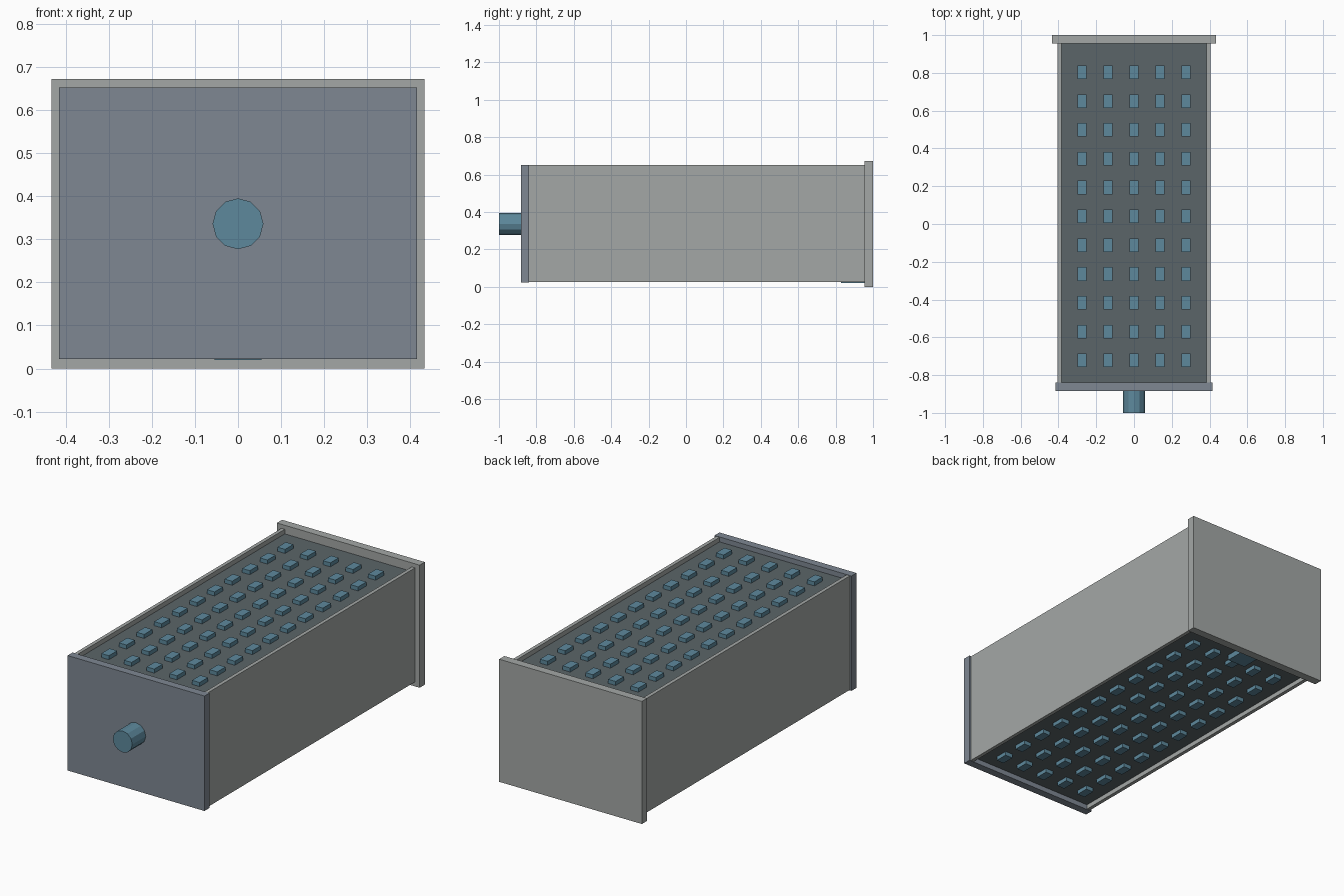
import bpy
import math

cube = bpy.data.objects.get("Cube")
if cube:
    bpy.data.objects.remove(cube, do_unlink=True)


def material(name, rgb):
    m = bpy.data.materials.new(name)
    m.use_nodes = True
    m.diffuse_color = (*rgb, 1)
    m.node_tree.nodes["Principled BSDF"].inputs["Base Color"].default_value = (*rgb, 1)
    return m


light_gray = material("light gray", (0.37, 0.39, 0.38))
slate = material("slate gray", (0.21, 0.245, 0.29))
charcoal = material("charcoal", (0.105, 0.13, 0.14))
blue = material("steel blue", (0.11, 0.25, 0.335))


def box(name, x, y, z, mat):
    """Box from three (low, high) ranges."""
    bpy.ops.mesh.primitive_cube_add(size=1)
    ob = bpy.context.object
    ob.name = name
    for v in ob.data.vertices:
        for i, (low, high) in enumerate((x, y, z)):
            v.co[i] = low if v.co[i] < 0 else high
    ob.data.materials.append(mat)
    return ob


# Core with recessed top and bottom
FRONT, BACK = -0.84, 0.955
PANEL_LOW, PANEL_HIGH = 0.05, 0.625
box("core_panel", (-0.39, 0.39), (FRONT, BACK), (PANEL_LOW, PANEL_HIGH), charcoal)

# Side walls standing slightly proud of the core
for side, name in ((1, "left_wall"), (-1, "right_wall")):
    xs = sorted((side * 0.385, side * 0.405))
    box(name, xs, (FRONT, BACK), (0.025, 0.65), light_gray)

# End plates
box("front_plate", (-0.415, 0.415), (-0.883, FRONT), (0.022, 0.652), slate)
box("back_plate", (-0.433, 0.433), (BACK, 1.0), (0, 0.672), light_gray)

# Grid of small blocks on the top and bottom
for row in range(11):
    y = -0.722 + row * 0.1525
    for col in range(-2, 3):
        x = col * 0.1375
        xs, ys = (x - 0.023, x + 0.023), (y - 0.036, y + 0.036)
        box("top_stud", xs, ys, (PANEL_HIGH - 0.01, 0.647), blue)
        box("bottom_stud", xs, ys, (0.028, PANEL_LOW + 0.01), blue)

# Latch under the back end
box("bottom_latch", (-0.055, 0.055), (0.83, 0.995), (0.02, 0.055), blue)

# Round stub on the front
bpy.ops.mesh.primitive_cylinder_add(vertices=12, radius=0.059, depth=0.13,
                                    location=(0, -0.935, 0.336),
                                    rotation=(math.pi / 2, 0, 0))
stub = bpy.context.object
stub.name = "front_stub"
stub.data.materials.append(blue)
